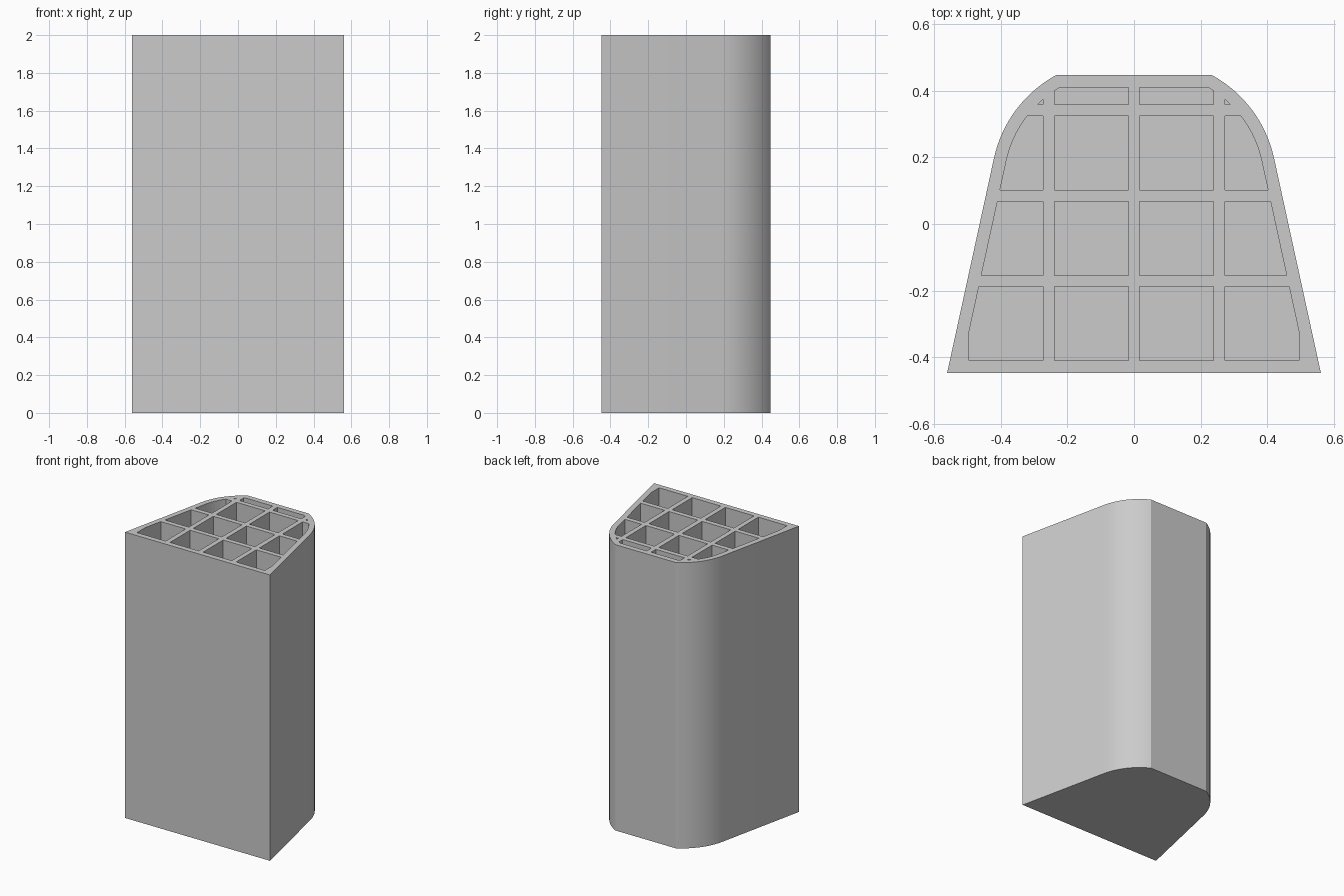
import bpy
import bmesh
import math
from mathutils import Vector

cube = bpy.data.objects.get("Cube")
if cube:
    bpy.data.objects.remove(cube, do_unlink=True)

HEIGHT = 2.0
WALL = 0.038
FLOOR = 0.04
CELL = 0.222
PITCH = 0.256
HALF_DEPTH = 0.448
TILT = math.radians(12.3)      # lean of the straight sides
END = math.radians(62.2)       # where the rounded shoulder meets the back
CENTRE = Vector((0.054, 0.118))
RADIUS = 0.375
STEPS = 16


def outline(inset):
    """Right half from front corner to back, then mirrored; inset shrinks it."""
    r = RADIUS - inset
    back = HALF_DEPTH - inset
    end = min(END, math.asin((back - CENTRE.y) / r))
    arc = []
    for i in range(STEPS + 1):
        a = TILT + (end - TILT) * i / STEPS
        arc.append(CENTRE + r * Vector((math.cos(a), math.sin(a))))
    arc[-1].y = back
    front = -HALF_DEPTH + inset
    corner = Vector((arc[0].x + (arc[0].y - front) * math.tan(TILT), front))
    right = [corner] + arc
    return right + [Vector((-p.x, p.y)) for p in reversed(right)]


def prism(points, z0, z1):
    bm = bmesh.new()
    face = bm.faces.new([bm.verts.new((p.x, p.y, z0)) for p in points])
    top = bmesh.ops.extrude_face_region(bm, geom=[face])
    verts = [g for g in top["geom"] if isinstance(g, bmesh.types.BMVert)]
    bmesh.ops.translate(bm, verts=verts, vec=(0, 0, z1 - z0))
    bmesh.ops.recalc_face_normals(bm, faces=bm.faces)
    return bm


def clip(bm, co, normal):
    """Keep the part behind the plane and close the cut."""
    geom = bm.verts[:] + bm.edges[:] + bm.faces[:]
    cut = bmesh.ops.bisect_plane(bm, geom=geom, plane_co=co, plane_no=normal,
                                 clear_outer=True)
    edges = [g for g in cut["geom_cut"] if isinstance(g, bmesh.types.BMEdge)]
    if edges:
        bmesh.ops.holes_fill(bm, edges=edges)


def make_object(name, bm):
    mesh = bpy.data.meshes.new(name)
    bm.to_mesh(mesh)
    bm.free()
    obj = bpy.data.objects.new(name, mesh)
    bpy.context.collection.objects.link(obj)
    return obj


# Solid outer block
grey = bpy.data.materials.new("light grey")
grey.use_nodes = True
grey.diffuse_color = (0.6, 0.6, 0.6, 1)
grey.node_tree.nodes["Principled BSDF"].inputs["Base Color"].default_value = (0.6, 0.6, 0.6, 1)
block = make_object("block", prism(outline(0), 0, HEIGHT))
block.data.materials.append(grey)

# Grid of pockets, each trimmed to the inset outline
pockets = bmesh.new()
for col in range(4):
    x0 = (col - 1.5) * PITCH - CELL / 2
    for row in range(4):
        y0 = -HALF_DEPTH + WALL + row * PITCH
        cell = prism(outline(WALL), FLOOR, HEIGHT + 0.1)
        clip(cell, (x0, 0, 0), (-1, 0, 0))
        clip(cell, (x0 + CELL, 0, 0), (1, 0, 0))
        if row > 0:
            clip(cell, (0, y0, 0), (0, -1, 0))
        if row < 3:
            clip(cell, (0, y0 + CELL, 0), (0, 1, 0))
        bmesh.ops.recalc_face_normals(cell, faces=cell.faces)
        part = bpy.data.meshes.new("pocket")
        cell.to_mesh(part)
        cell.free()
        pockets.from_mesh(part)
        bpy.data.meshes.remove(part)
cutter = make_object("pocket_cutter", pockets)
cutter.hide_render = True

# Carve the pockets, then drop the cutter
carve = block.modifiers.new("carve", 'BOOLEAN')
carve.operation = 'DIFFERENCE'
carve.solver = 'EXACT'
carve.object = cutter
bpy.ops.object.select_all(action='DESELECT')
block.select_set(True)
bpy.context.view_layer.objects.active = block
bpy.ops.object.modifier_apply(modifier=carve.name)
bpy.data.objects.remove(cutter, do_unlink=True)
bpy.ops.object.shade_smooth_by_angle(angle=math.radians(20))
